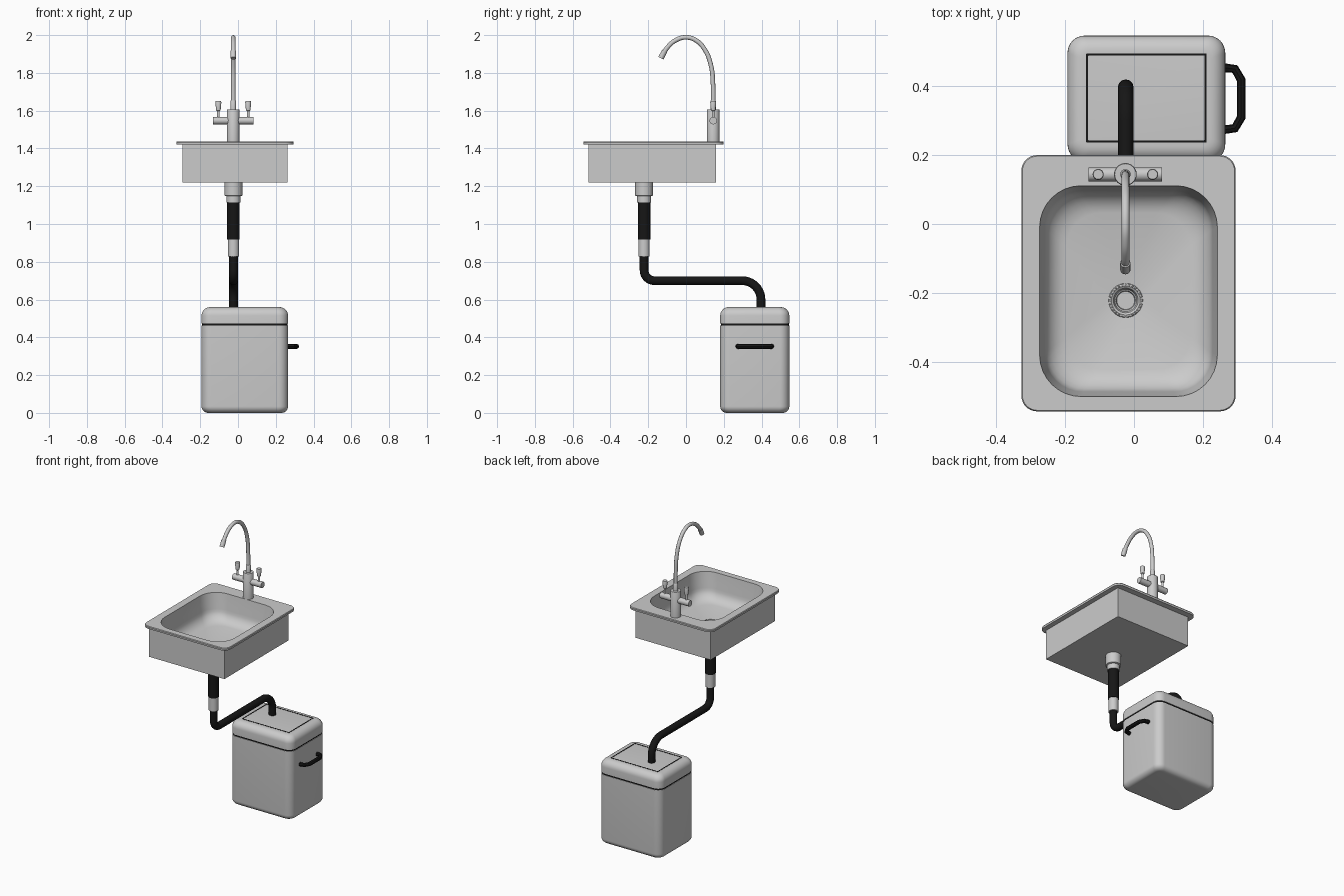
import bpy, bmesh, math

if "Cube" in bpy.data.objects:
    bpy.data.objects.remove(bpy.data.objects["Cube"])

def material(name, rgb):
    m = bpy.data.materials.new(name)
    m.diffuse_color = (*rgb, 1)
    m.use_nodes = True
    m.node_tree.nodes["Principled BSDF"].inputs["Base Color"].default_value = m.diffuse_color
    return m

BLACK = material("black", (0.008, 0.008, 0.008))
PALE = material("pale", (0.85, 0.85, 0.85))
FX, FY = -0.025, 0.144      # faucet position
DX, DY = -0.024, -0.222     # drain position

def add(name, data, mat=None):
    ob = bpy.data.objects.new(name, data)
    bpy.context.collection.objects.link(ob)
    if mat:
        data.materials.append(mat)
    return ob

def outline(cx, cy, hx, hy, r, seg=8):
    """Rounded rectangle; a circle when hx = hy = r."""
    pts = []
    for k, (sx, sy) in enumerate([(1, 1), (-1, 1), (-1, -1), (1, -1)]):
        for i in range(seg + 1):
            a = (k + (i + 0.02) / (seg + 0.04)) * math.pi / 2
            pts.append((cx + sx * (hx - r) + r * math.cos(a), cy + sy * (hy - r) + r * math.sin(a)))
    return pts

def loft(name, rings, mat=None, caps=(True, True), closed=False):
    """Skin through rings of (cx, cy, hx, hy, r, z)."""
    bm = bmesh.new()
    loops = [[bm.verts.new((x, y, q[5])) for x, y in outline(*q[:5])] for q in rings]
    n = len(loops[0])
    pairs = list(zip(loops, loops[1:])) + ([(loops[-1], loops[0])] if closed else [])
    for a, b in pairs:
        for i in range(n):
            j = (i + 1) % n
            bm.faces.new((a[i], a[j], b[j], b[i]))
    if caps[0]:
        bm.faces.new(loops[0][::-1])
    if caps[1]:
        bm.faces.new(loops[-1])
    me = bpy.data.meshes.new(name)
    bm.to_mesh(me)
    bm.free()
    return add(name, me, mat)

def lathe(name, x, y, profile, mat=None, caps=(True, True)):
    return loft(name, [(x, y, r, r, r, z) for r, z in profile], mat, caps)

def tube(name, pts, r, mat=None, kind='POLY', res=4):
    cu = bpy.data.curves.new(name, 'CURVE')
    cu.dimensions = '3D'
    cu.bevel_depth, cu.bevel_resolution, cu.use_fill_caps = r, res, True
    sp = cu.splines.new(kind)
    if kind == 'BEZIER':
        sp.bezier_points.add(len(pts) - 1)
        for b, p in zip(sp.bezier_points, pts):
            b.co, b.handle_left_type, b.handle_right_type = p, 'AUTO', 'AUTO'
    else:
        sp.points.add(len(pts) - 1)
        for b, p in zip(sp.points, pts):
            b.co = (*p, 1)
    return add(name, cu, mat)

def arc(x, cy, cz, r, a0, a1, n=10):
    angs = [math.radians(a0 + (a1 - a0) * i / n) for i in range(n + 1)]
    return [(x, cy + r * math.cos(a), cz + r * math.sin(a)) for a in angs]

# Sink rim and bowl in one skin, floor ending at the drain hole
SX, RY, BY = -0.016, -0.172, -0.195
rings = [(SX, RY, 0.27, 0.33, 0.04, 1.42), (SX, RY, 0.31, 0.371, 0.045, 1.42),
         (SX, RY, 0.311, 0.372, 0.045, 1.432), (SX, RY, 0.308, 0.369, 0.043, 1.437),
         (SX, BY, 0.258, 0.306, 0.12, 1.437), (SX, BY, 0.25, 0.298, 0.118, 1.37)]
for i in range(7):
    a = i / 6 * math.radians(82)
    d = 0.014 + 0.075 * (1 - math.cos(a))
    rings.append((SX, BY, 0.258 - d, 0.306 - d, 0.115 - d * 0.2, 1.335 - 0.075 * math.sin(a)))
rings.append((DX, DY, 0.046, 0.046, 0.046, 1.244))
loft("sink_basin", rings, caps=(False, False))

# Sharp-cornered outer box, open under the rim
bm = bmesh.new()
bmesh.ops.create_cube(bm, size=1)
for v in bm.verts:
    v.co = (SX + v.co.x * 0.555, -0.178 + v.co.y * 0.676, 1.32 + v.co.z * 0.2)
bmesh.ops.delete(bm, geom=[f for f in bm.faces if f.normal.z > 0.9], context='FACES')
me = bpy.data.meshes.new("sink_box")
bm.to_mesh(me)
bm.free()
add("sink_box", me)

# Drain flange, cup and bead ring
lathe("drain_flange", DX, DY, [(0.05, 1.243), (0.049, 1.249), (0.042, 1.251), (0.036, 1.247),
                               (0.032, 1.235), (0.028, 1.233), (0.026, 1.224)], caps=(False, True))
bm = bmesh.new()
for i in range(28):
    a = i * math.tau / 28
    s = bmesh.ops.create_uvsphere(bm, u_segments=6, v_segments=4, radius=0.003)
    bmesh.ops.translate(bm, verts=s['verts'], vec=(DX + 0.045 * math.cos(a), DY + 0.045 * math.sin(a), 1.251))
me = bpy.data.meshes.new("drain_beads")
bm.to_mesh(me)
bm.free()
add("drain_beads", me)

# Waste pipe under the sink
lathe("drain_tailpiece", DX, DY, [(0.047, 1.222), (0.047, 1.15), (0.038, 1.147), (0.038, 1.114)][::-1], PALE)
lathe("waste_pipe", DX, DY, [(0.033, 0.917), (0.033, 1.116)], BLACK)
lathe("pipe_coupling", DX, DY, [(0.03, 0.828), (0.03, 0.918)], PALE)
path = [(DX, DY, 0.84)] + arc(DX, DY + 0.055, 0.755, 0.055, 180, 270) + arc(DX, 0.297, 0.6, 0.1, 90, 0)
tube("waste_hose", path + [(DX, 0.397, 0.555)], 0.023, BLACK)

# Faucet body, crossbar and two levers
lathe("faucet_body", FX, FY, [(0.033, 1.435), (0.033, 1.603), (0.031, 1.607)])
lathe("spout_collar", FX, FY, [(0.015, 1.6), (0.015, 1.65), (0.012, 1.655)])
tube("faucet_crossbar", [(FX - 0.107, FY, 1.547), (FX + 0.107, FY, 1.547)], 0.02)
for side, s in (("left", -1), ("right", 1)):
    lathe(side + "_lever", FX + s * 0.079, FY,
          [(0.007, 1.56), (0.007, 1.598), (0.012, 1.602), (0.016, 1.645), (0.014, 1.65)])

# Gooseneck spout and its nozzle
neck = [(0.144, 1.6), (0.143, 1.74), (0.132, 1.84), (0.1, 1.922), (0.053, 1.972), (0, 1.988),
        (-0.052, 1.974), (-0.098, 1.935), (-0.13, 1.883)]
tube("spout", [(FX, y, z) for y, z in neck], 0.012, kind='BEZIER')
tube("spout_nozzle", [(FX, -0.113, 1.916), (FX, -0.133, 1.878)], 0.015)

# Waste container: body, black seam, lid
CX, CY, HX, HY = 0.036, 0.364, 0.229, 0.183

def bin_ring(d, z):
    return (CX, CY, HX - d, HY - d, max(0.05 - d * 0.6, 0.008), z)

def bevel(r, base, up):
    out = []
    for i in range(8):
        a = i / 7 * math.pi / 2
        out.append(bin_ring(r * (1 - math.cos(a)), base + up * r * math.sin(a)))
    return out

loft("bin_body", bevel(0.035, 0.035, -1)[::-1] + [bin_ring(0, 0.463)])
loft("bin_seam", [bin_ring(0.003, 0.46), bin_ring(0.003, 0.476)], BLACK)
loft("bin_lid", [bin_ring(0, 0.473)] + bevel(0.045, 0.515, 1))

# Thin black outline of the hatch on the lid
def hatch(d, z):
    return (CX, 0.366, 0.175 - d, 0.129 - d, 0.002, z)
loft("hatch_outline", [hatch(0, 0.558), hatch(0, 0.5615), hatch(0.006, 0.5615), hatch(0.006, 0.558)],
     BLACK, (False, False), True)

# Side handle
half = [(0.26, 0.09), (0.293, 0.086), (0.311, 0.055)]
grip = half + [(x, -y) for x, y in half[::-1]]
tube("bin_handle", [(x, CY + y, 0.352) for x, y in grip], 0.013, BLACK, res=2)

# Convert curves and shade
bpy.ops.object.select_all(action='SELECT')
bpy.context.view_layer.objects.active = bpy.context.selected_objects[0]
bpy.ops.object.convert(target='MESH')
bpy.ops.object.shade_smooth_by_angle(angle=math.radians(32))
